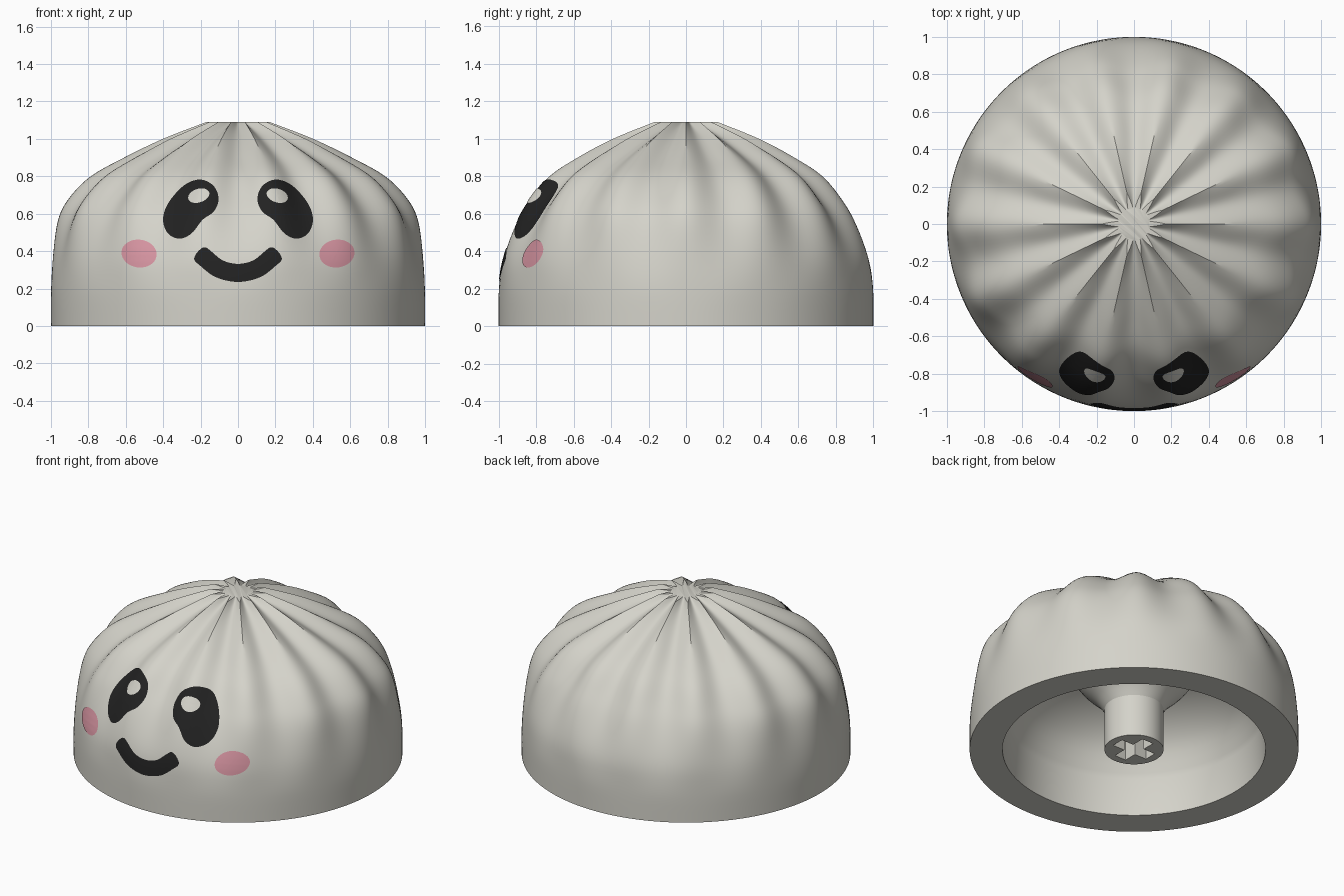
import bpy, bmesh, math
from mathutils import Vector
from mathutils.bvhtree import BVHTree

if "Cube" in bpy.data.objects:
    bpy.data.objects.remove(bpy.data.objects["Cube"])


def material(name, rgb):
    m = bpy.data.materials.new(name)
    m.diffuse_color = (*rgb, 1)
    m.use_nodes = True
    m.node_tree.nodes["Principled BSDF"].inputs["Base Color"].default_value = m.diffuse_color
    return m


CREAM = material("warm_cream", (0.66, 0.65, 0.59))
BLACK = material("soft_black", (0.016, 0.016, 0.016))
PINK = material("blush_pink", (0.68, 0.30, 0.36))


def add_object(name, verts, faces, mat, fix_normals=True):
    me = bpy.data.meshes.new(name)
    me.from_pydata(verts, [], faces)
    if fix_normals:
        bm = bmesh.new()
        bm.from_mesh(me)
        bmesh.ops.recalc_face_normals(bm, faces=bm.faces)
        bm.to_mesh(me)
        bm.free()
    me.materials.append(mat)
    ob = bpy.data.objects.new(name, me)
    bpy.context.collection.objects.link(ob)
    return ob


def smooth(ob, angle=30):
    bpy.ops.object.select_all(action='DESELECT')
    ob.select_set(True)
    bpy.context.view_layer.objects.active = ob
    bpy.ops.object.shade_smooth_by_angle(angle=math.radians(angle))


def spline(pts, steps, closed=False):
    """Smooth curve through 2D points."""
    n, out = len(pts), []
    get = (lambda i: Vector(pts[i % n])) if closed else (lambda i: Vector(pts[min(max(i, 0), n - 1)]))
    for i in range(n if closed else n - 1):
        a, b, c, d = (get(i + k) for k in (-1, 0, 1, 2))
        for s in range(steps):
            t = s / steps
            out.append(0.5 * (2 * b + (c - a) * t + (2 * a - 5 * b + 4 * c - d) * t * t
                              + (3 * b - a - 3 * c + d) * t ** 3))
    if not closed:
        out.append(get(n - 1))
    return out


def ramp(v, lo, hi):
    t = min(max((v - lo) / (hi - lo), 0), 1)
    return t * t * (3 - 2 * t)


def loft(rings):
    """Skin a list of equal rings and cap both ends."""
    n = len(rings[0])
    verts = [v for r in rings for v in r]
    faces = [(k * n + i, k * n + (i + 1) % n, (k + 1) * n + (i + 1) % n, (k + 1) * n + i)
             for k in range(len(rings) - 1) for i in range(n)]
    faces += [tuple(range(n)), tuple(range(len(verts) - n, len(verts)))]
    return verts, faces


def circle(r, z, n):
    return [(r * math.cos(2 * math.pi * i / n), r * math.sin(2 * math.pi * i / n), z) for i in range(n)]


# Bun shell: 14 pleats, pinched to sharp ridges at the top
SEG, TOP = 14 * 16, 1.09


def pleated_ring(r, z):
    depth = 0.09 * ramp(z, 0.15, 1.0)
    pinch = ramp(z, 0.88, 1.04)
    oval = 0.035 * math.sin(math.pi * ramp(z, 0.3, TOP))
    ring = []
    for i in range(SEG):
        a = 2 * math.pi * i / SEG
        s = abs(math.sin(7 * a))
        q = r * (1 + oval * math.cos(2 * a)) - depth * (pinch * s + (1 - pinch) * s * s)
        ring.append((q * math.cos(a), q * math.sin(a), z))
    return ring


outer = spline([(1, 0), (0.999, 0.2), (0.985, 0.38), (0.94, 0.56), (0.875, 0.68),
                (0.765, 0.8), (0.6, 0.9), (0.4, 1.0), (0.17, TOP)], 5)
inner = [(0.8, 0), (0.79, 0.25)] + spline(
    [(0.79, 0.25), (0.71, 0.42), (0.58, 0.54), (0.4, 0.62), (0.2, 0.65)], 4)[1:]
rings = [pleated_ring(*p) for p in reversed(outer)] + [circle(r, z, SEG) for r, z in inner]
bun = add_object("bun_shell", *loft(rings), CREAM)
smooth(bun)

# Stem under the bun with a flared root and a cross socket
stem_profile = [(0.18, 0), (0.18, 0.28)] + spline(
    [(0.18, 0.28), (0.23, 0.35), (0.32, 0.44), (0.4, 0.56), (0.42, 0.64)], 3)[1:]
stem = add_object("stem", *loft([circle(r, z, 64) for r, z in stem_profile]), CREAM)
L, W = 0.13, 0.042
cross = [(L, -W), (L, W), (W, W), (W, L), (-W, L), (-W, W),
         (-L, W), (-L, -W), (-W, -W), (-W, -L), (W, -L), (W, -W)]
cutter = add_object("socket_cutter", *loft([[(x, y, z) for x, y in cross] for z in (-0.1, 0.24)]), CREAM)
cutter.hide_render = True
mod = stem.modifiers.new("socket", 'BOOLEAN')
mod.operation, mod.solver, mod.object = 'DIFFERENCE', 'EXACT', cutter
bpy.context.view_layer.objects.active = stem
bpy.ops.object.modifier_apply(modifier="socket")
bpy.data.objects.remove(cutter)
smooth(stem)

# Face markings: thin patches laid on the front of the shell
tree = BVHTree.FromPolygons([v.co.copy() for v in bun.data.vertices],
                            [tuple(p.vertices) for p in bun.data.polygons])


def on_shell(x, z, lift):
    hit, nor, _, _ = tree.ray_cast(Vector((x, -3, z)), Vector((0, 1, 0)))
    if nor.y > 0:
        nor = -nor
    return hit + nor * lift


def patch(name, outline, mat, lift, rings=8):
    """Fill a rounded outline with concentric rings."""
    n = len(outline)
    c = sum(outline, Vector((0, 0))) / n
    pts = [c] + [c + (p - c) * k / rings for k in range(1, rings + 1) for p in outline]
    faces = [(0, 1 + i, 1 + (i + 1) % n) for i in range(n)]
    for k in range(rings - 1):
        a = 1 + k * n
        faces += [(a + i, a + n + i, a + n + (i + 1) % n, a + (i + 1) % n) for i in range(n)]
    ob = add_object(name, [on_shell(p.x, p.y, lift) for p in pts], faces, mat, False)
    face_front(ob)


def face_front(ob):
    if sum(p.normal.y * p.area for p in ob.data.polygons) > 0:
        ob.data.flip_normals()
    smooth(ob, 60)


def ellipse(cx, cz, a, b, tilt):
    ct, st = math.cos(tilt), math.sin(tilt)
    return [Vector((cx + a * math.cos(t) * ct - b * math.sin(t) * st,
                    cz + a * math.cos(t) * st + b * math.sin(t) * ct))
            for t in (2 * math.pi * i / 40 for i in range(40))]


eye = spline([(0.2, 0.78), (0.13, 0.745), (0.105, 0.675), (0.13, 0.61), (0.19, 0.565), (0.245, 0.495),
              (0.31, 0.465), (0.375, 0.495), (0.4, 0.575), (0.365, 0.665), (0.285, 0.75)], 5, True)
for side, s in (("left", -1), ("right", 1)):
    patch(side + "_eye", [Vector((p.x * s, p.y)) for p in eye], BLACK, 0.004)
    glint = ellipse(0.208, 0.692, 0.056, 0.036, -0.35)
    patch(side + "_eye_glint", [Vector((p.x * s, p.y)) for p in glint], CREAM, 0.008, 4)
    patch(side + "_cheek", ellipse(0.527 * s, 0.386, 0.094, 0.074, 0.15 * s), PINK, 0.004)

# Smile: a band along a curve with rounded ends
path = spline([(-0.215, 0.395), (-0.175, 0.362), (-0.1, 0.305), (0, 0.283),
               (0.1, 0.305), (0.175, 0.362), (0.215, 0.395)], 8)
verts, faces, m = [], [], 5
for i, p in enumerate(path):
    d = (path[min(i + 1, len(path) - 1)] - path[max(i - 1, 0)]).normalized()
    u = abs(2 * i / (len(path) - 1) - 1)
    w = 0.048 * math.sqrt(max(1 - max((u - 0.75) / 0.25, 0) ** 2.5, 0.03))
    for j in range(m):
        q = p + Vector((-d.y, d.x)) * w * (2 * j / (m - 1) - 1)
        verts.append(on_shell(q.x, q.y, 0.004))
for i in range(len(path) - 1):
    faces += [(i * m + j, (i + 1) * m + j, (i + 1) * m + j + 1, i * m + j + 1) for j in range(m - 1)]
face_front(add_object("smile", verts, faces, BLACK, False))
